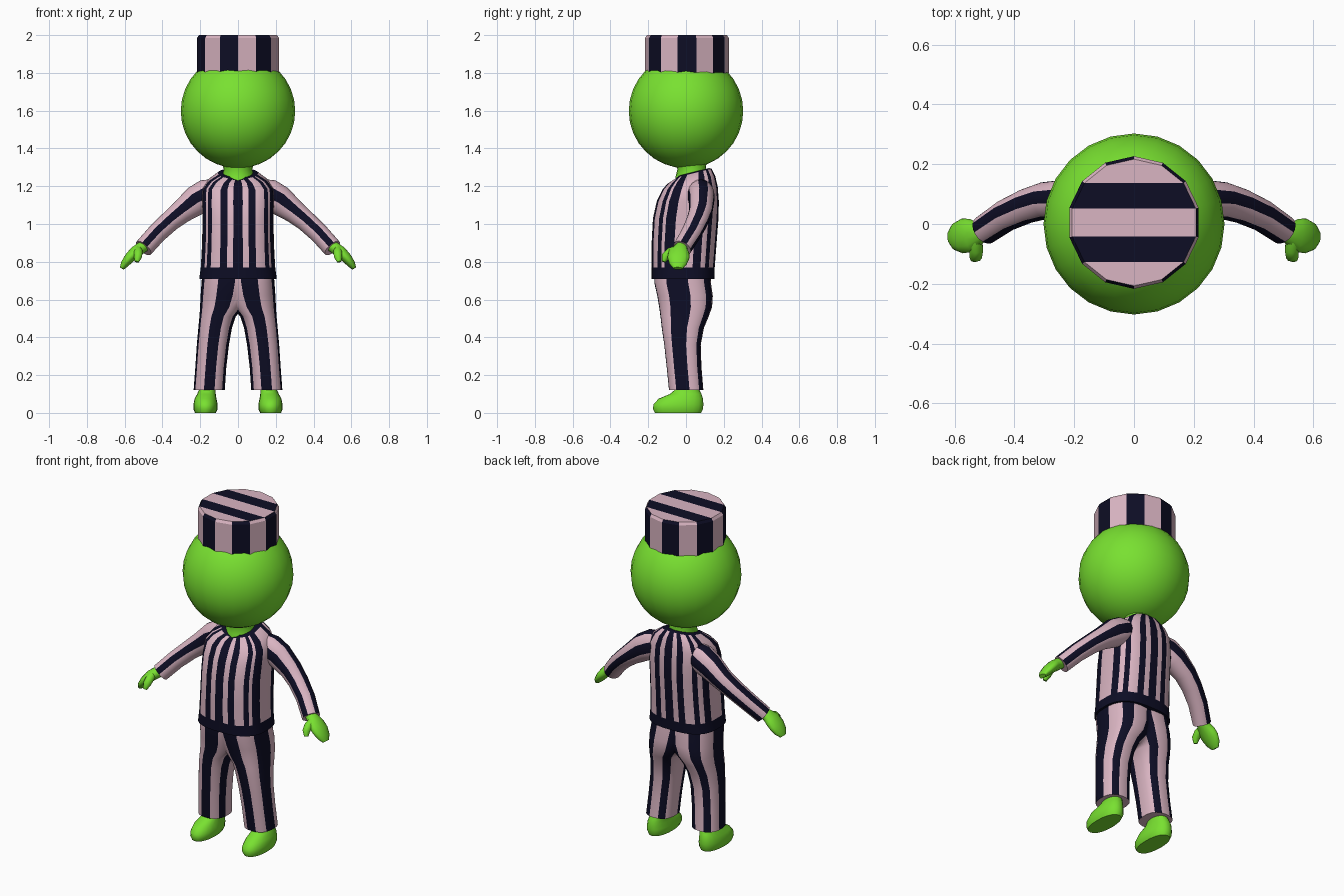
import bpy
import bmesh
import math
from mathutils import Vector

if "Cube" in bpy.data.objects:
    bpy.data.objects.remove(bpy.data.objects["Cube"])


def material(name, rgb):
    m = bpy.data.materials.new(name)
    m.diffuse_color = (*rgb, 1)
    m.use_nodes = True
    m.node_tree.nodes["Principled BSDF"].inputs["Base Color"].default_value = m.diffuse_color
    return m


GREEN = material("lime_green", (0.19, 0.75, 0.03))
PINK = material("pale_pink", (0.70, 0.46, 0.54))
NAVY = material("dark_navy", (0.004, 0.004, 0.018))
CLOTH = [PINK, NAVY]


def finish(bm, name, mats, mirror=False, smooth=True):
    bmesh.ops.recalc_face_normals(bm, faces=bm.faces)
    me = bpy.data.meshes.new(name)
    bm.to_mesh(me)
    bm.free()
    for m in mats:
        me.materials.append(m)
    ob = bpy.data.objects.new(name, me)
    bpy.context.collection.objects.link(ob)
    if mirror:
        mod = ob.modifiers.new("mirror", 'MIRROR')
        mod.use_bisect_axis[0] = True
    if smooth:
        bpy.ops.object.select_all(action='DESELECT')
        bpy.context.view_layer.objects.active = ob
        ob.select_set(True)
        bpy.ops.object.shade_smooth_by_angle(angle=math.radians(50))
    return ob


def skin(rings, rule, cap_start=True, cap_end=True):
    """Join rings of points; rule(row, angle in degrees) picks the colour."""
    bm = bmesh.new()
    rows = [[bm.verts.new(p) for p in r] for r in rings]
    n = len(rows[0])
    for i in range(len(rows) - 1):
        for k in range(n):
            j = (k + 1) % n
            f = bm.faces.new((rows[i][k], rows[i][j], rows[i + 1][j], rows[i + 1][k]))
            f.material_index = rule(i, (k + 0.5) * 360 / n)
    if cap_start:
        bm.faces.new(rows[0]).material_index = rule(0, 0)
    if cap_end:
        bm.faces.new(rows[-1]).material_index = rule(len(rows) - 2, 0)
    return bm


def spow(v, e):
    return math.copysign(abs(v) ** e, v)


def oval(x0, x1, y0, y1, z, cols, n=2.4, tilt=0.0, vee=0.0):
    """Rounded horizontal ring, angle 0 at +x and 270 at the front."""
    pts = []
    cx, cy = (x0 + x1) / 2, (y0 + y1) / 2
    for k in range(cols):
        a = 2 * math.pi * k / cols
        x = cx + (x1 - x0) / 2 * spow(math.cos(a), 2 / n)
        dy = (y1 - y0) / 2 * spow(math.sin(a), 2 / n)
        dip = vee * max(0, 1 - abs(x) / 0.07) if dy < 0 else 0
        pts.append((x, cy + dy, z + tilt * dy - dip))
    return pts


def limb(path, cols):
    """Rings round a path of (x, y, z, front radius, up radius); angle 0 at the front."""
    rings = []
    for i, p in enumerate(path):
        a, b = path[max(i - 1, 0)], path[min(i + 1, len(path) - 1)]
        t = (Vector(b[:3]) - Vector(a[:3])).normalized()
        u = Vector((0, -1, 0))
        u = (u - t * u.dot(t)).normalized()
        v = u.cross(t)
        ang = [2 * math.pi * k / cols for k in range(cols)]
        rings.append([Vector(p[:3]) + u * p[3] * math.cos(w) + v * p[4] * math.sin(w) for w in ang])
    return rings


def spans(*dark):
    return lambda i, a: int(any(lo < a < hi for lo, hi in dark))


plain = lambda i, a: 0

# Head
bm = bmesh.new()
bmesh.ops.create_uvsphere(bm, u_segments=24, v_segments=16, radius=0.303)
bmesh.ops.translate(bm, verts=bm.verts, vec=(0, 0, 1.598))
finish(bm, "head", [GREEN])

# Neck
neck = [oval(-r, r, y - r, y + r, z, 20, 2) for r, y, z in
        ((0.095, 0.03, 1.19), (0.085, 0.03, 1.25), (0.075, 0.03, 1.29), (0.09, 0.02, 1.34))]
finish(skin(neck, plain), "neck", [GREEN])

# Hat: fourteen alternating panels and a striped flat top
N = 14
bm = bmesh.new()
hat = []
for r, z in ((0.222, 1.80), (0.222, 1.985), (0.212, 2.0)):
    hat.append([bm.verts.new((r * math.sin(2 * math.pi * k / N),
                              0.005 - r * math.cos(2 * math.pi * k / N), z)) for k in range(N)])
for low, high in zip(hat, hat[1:]):
    for k in range(N):
        j = (k + 1) % N
        bm.faces.new((low[k], low[j], high[j], high[k])).material_index = k % 2
top = hat[-1]
for k in range(N // 2):
    loop = []
    for v in (top[k], top[k + 1], top[N - k - 1], top[-k % N]):
        if v not in loop:
            loop.append(v)
    bm.faces.new(loop).material_index = int(k in (2, 4))
bm.faces.new(hat[0])
finish(bm, "hat", CLOTH, smooth=False)

# Shirt body: vertical stripes, dark hem and collar
COLS = 96
body = [(0.205, -0.182, 0.150, 0.71, 0, 0), (0.197, -0.182, 0.152, 0.77, 0, 0),
        (0.190, -0.182, 0.162, 0.90, 0, 0), (0.188, -0.175, 0.172, 1.03, 0, 0),
        (0.190, -0.155, 0.174, 1.12, 0, 0), (0.186, -0.125, 0.168, 1.19, 0.05, 0),
        (0.155, -0.095, 0.155, 1.235, 0.15, 0), (0.105, -0.062, 0.135, 1.268, 0.25, 0.015),
        (0.090, -0.052, 0.122, 1.274, 0.25, 0.02)]
guide = oval(-0.19, 0.19, -0.17, 0.17, 0, COLS, 2.7)


def shirt_rule(row, ang):
    if row in (0, len(body) - 2):
        return 1
    k = int(ang * COLS / 360)
    p, q = guide[k], guide[(k + 1) % COLS]
    x, y = abs(p[0] + q[0]) / 2, (p[1] + q[1]) / 2
    if abs(y) > 0.115:
        return int(x < 0.02 or 0.055 < x < 0.092 or x > 0.14)
    return int(-0.10 < y < -0.05 or 0.05 < y < 0.09)


rings = [oval(-a, a, y0, y1, z, COLS, 2.7, t, v) for a, y0, y1, z, t, v in body]
finish(skin(rings, shirt_rule), "shirt_body", CLOTH)

# Sleeves: stripes running down the arm
sleeve = [(0.10, 0.075, 1.185, 0.06, 0.06), (0.16, 0.078, 1.155, 0.072, 0.085),
          (0.22, 0.082, 1.125, 0.068, 0.079), (0.30, 0.078, 1.064, 0.062, 0.062),
          (0.36, 0.060, 1.015, 0.058, 0.055), (0.43, 0.028, 0.950, 0.054, 0.052),
          (0.50, -0.020, 0.872, 0.050, 0.051)]
finish(skin(limb(sleeve, 36), spans((0, 30), (350, 360), (80, 120), (160, 200))),
       "sleeves", CLOTH, mirror=True)

# Hands: flat mitten and a thumb pointing forward
palm = [(0.475, -0.010, 0.895, 0.028, 0.028), (0.515, -0.028, 0.872, 0.036, 0.032),
        (0.545, -0.038, 0.850, 0.056, 0.032), (0.575, -0.040, 0.820, 0.058, 0.028),
        (0.600, -0.042, 0.788, 0.046, 0.022), (0.615, -0.043, 0.765, 0.024, 0.012)]
finish(skin(limb(palm, 14), plain), "hands", [GREEN], mirror=True)
thumb = [(0.530, -0.050, 0.865, 0.022, 0.022), (0.528, -0.085, 0.850, 0.024, 0.024),
         (0.530, -0.108, 0.828, 0.022, 0.022), (0.536, -0.118, 0.800, 0.010, 0.012)]
finish(skin(limb(thumb, 10), plain), "thumbs", [GREEN], mirror=True)

# Trousers: two striped legs merging at the hips
leg = [(0.070, 0.235, -0.090, 0.092, 0.12), (0.062, 0.226, -0.102, 0.082, 0.24),
       (0.048, 0.218, -0.115, 0.078, 0.36), (0.032, 0.210, -0.128, 0.095, 0.45),
       (0.012, 0.204, -0.135, 0.120, 0.51), (-0.030, 0.201, -0.142, 0.138, 0.56),
       (-0.055, 0.198, -0.152, 0.142, 0.62), (-0.070, 0.193, -0.168, 0.132, 0.69),
       (-0.075, 0.190, -0.168, 0.130, 0.73)]
rings = [oval(*r, 48, 2.5) for r in leg]
finish(skin(rings, spans((330, 360), (0, 7.5), (45, 75), (105, 135),
                         (187.5, 217.5), (255, 285))), "trouser_legs", CLOTH, mirror=True)

# Feet: rounded toes at the front and narrow ankles
foot = [(0.118, 0.228, -0.165, 0.080, 0.0), (0.108, 0.236, -0.175, 0.090, 0.02),
        (0.108, 0.236, -0.172, 0.092, 0.045), (0.114, 0.230, -0.145, 0.090, 0.075),
        (0.118, 0.216, -0.085, 0.082, 0.10), (0.118, 0.205, -0.055, 0.070, 0.125),
        (0.118, 0.205, -0.050, 0.070, 0.16)]
finish(skin([oval(*r, 20, 2.2) for r in foot], plain), "feet", [GREEN], mirror=True)
